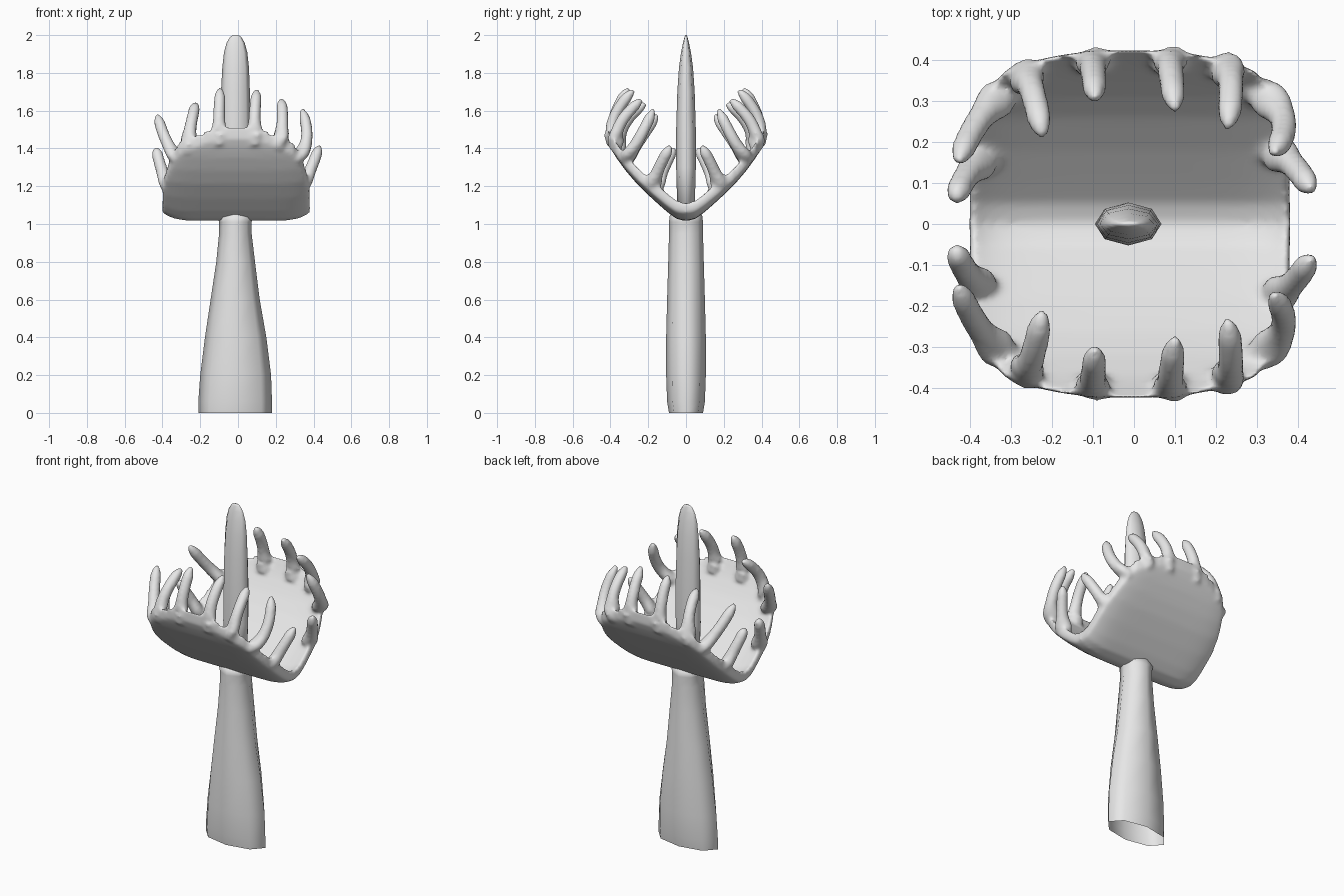
import bpy, bmesh, math
from mathutils import Vector

cube = bpy.data.objects.get("Cube")
if cube:
    bpy.data.objects.remove(cube, do_unlink=True)

grey = bpy.data.materials.new("plain_grey")
grey.use_nodes = True
colour = (0.8, 0.8, 0.8, 1)
grey.diffuse_color = colour
grey.node_tree.nodes["Principled BSDF"].inputs["Base Color"].default_value = colour


def finish(name, bm):
    """Turn a bmesh into a smooth shaded object."""
    for f in bm.faces:
        f.smooth = True
    mesh = bpy.data.meshes.new(name)
    bm.to_mesh(mesh)
    bm.free()
    mesh.materials.append(grey)
    obj = bpy.data.objects.new(name, mesh)
    bpy.context.scene.collection.objects.link(obj)
    return obj


def loft(bm, sections, sides, cap_start=True):
    """Skin elliptical rings, each given as centre, x radius, y radius, axis."""
    rings = []
    for centre, rx, ry, axis in sections:
        turn = Vector(axis).to_track_quat('Z', 'Y')
        ring = []
        for i in range(sides):
            a = math.tau * i / sides
            offset = turn @ Vector((rx * math.cos(a), ry * math.sin(a), 0))
            ring.append(bm.verts.new(Vector(centre) + offset))
        rings.append(ring)
    for low, high in zip(rings, rings[1:]):
        for i in range(sides):
            j = (i + 1) % sides
            bm.faces.new((low[i], low[j], high[j], high[i]))
    bm.faces.new(rings[-1])
    if cap_start:
        bm.faces.new(rings[0][::-1])


def lerp(table, x):
    """Piecewise linear lookup."""
    for (x0, y0), (x1, y1) in zip(table, table[1:]):
        if x <= x1:
            return y0 + (y1 - y0) * (x - x0) / (x1 - x0)
    return table[-1][1]


def upright(profile):
    """Vertical sections from rows of z, left, right, y radius."""
    return [(((a + b) / 2, 0, z), abs(b - a) / 2, ry, (0, 0, 1))
            for z, a, b, ry in profile]


# Stem, flattened and open at the foot
bm = bmesh.new()
loft(bm, upright([
    (0, -0.21, 0.18, 0.09), (0.06, -0.21, 0.18, 0.1), (0.2, -0.2, 0.175, 0.105),
    (0.4, -0.175, 0.15, 0.105), (0.6, -0.145, 0.115, 0.1),
    (0.8, -0.115, 0.09, 0.094), (0.95, -0.1, 0.072, 0.09),
    (1.01, -0.1, 0.072, 0.09), (1.05, -0.115, 0.085, 0.085)]), 8, cap_start=False)
finish("stem", bm)

# Central spike with a blunt tip
bm = bmesh.new()
loft(bm, upright([
    (1.04, -0.085, 0.055, 0.045), (1.3, -0.095, 0.065, 0.052),
    (1.5, -0.093, 0.067, 0.052), (1.7, -0.09, 0.063, 0.046),
    (1.83, -0.083, 0.058, 0.037), (1.91, -0.074, 0.049, 0.026),
    (1.96, -0.06, 0.035, 0.016), (1.99, -0.042, 0.017, 0.008),
    (2.0, -0.027, 0.002, 0.004)]), 8)
finish("centre_spike", bm)

# Folded trap: a V-shaped sheet with upturned ends, thickened upwards
HEIGHT = [(0, 1.015), (0.05, 1.027), (0.1, 1.064), (0.18, 1.135), (0.26, 1.213),
          (0.32, 1.283), (0.37, 1.352), (0.4, 1.402), (0.422, 1.45)]
WIDTH = [(0, 0.39), (0.45, 0.388), (0.65, 0.375), (0.8, 0.355),
         (0.9, 0.335), (1, 0.305)]
COLS, ROWS = 36, 48
bm = bmesh.new()
grid = []
for r in range(ROWS + 1):
    t = 2 * r / ROWS - 1
    row = []
    for c in range(COLS + 1):
        u = 2 * c / COLS - 1
        x = u * lerp(WIDTH, abs(t)) - 0.01
        y = t * (0.422 - 0.05 * abs(u) ** 2.5)
        lift = 0.045 * abs(u) ** 7 * (1 - 0.7 * abs(t))
        row.append(bm.verts.new((x, y, lerp(HEIGHT, abs(y)) + lift)))
    grid.append(row)
for low, high in zip(grid, grid[1:]):
    for c in range(COLS):
        bm.faces.new((low[c], low[c + 1], high[c + 1], high[c]))
extruded = bmesh.ops.extrude_face_region(bm, geom=bm.faces[:], use_keep_orig=True)
for v in extruded["geom"]:
    if isinstance(v, bmesh.types.BMVert):
        v.co.z += 0.058 + 0.012 * min(1, abs(v.co.y) / 0.1)

# Tendrils along the rim: base, middle and tip of each, mirrored front to back
TENDRILS = [
    ((-0.36, 0.165, 1.175), (-0.405, 0.12, 1.29), (-0.435, 0.06, 1.405)),
    ((-0.31, 0.32, 1.335), (-0.375, 0.255, 1.43), (-0.428, 0.15, 1.58)),
    ((-0.27, 0.355, 1.38), (-0.25, 0.33, 1.52), (-0.222, 0.212, 1.64)),
    ((-0.1, 0.385, 1.42), (-0.1, 0.38, 1.56), (-0.095, 0.302, 1.72)),
    ((0.09, 0.385, 1.42), (0.088, 0.38, 1.56), (0.1, 0.277, 1.71)),
    ((0.215, 0.37, 1.4), (0.235, 0.348, 1.53), (0.228, 0.232, 1.66)),
    ((0.295, 0.325, 1.34), (0.362, 0.255, 1.44), (0.338, 0.17, 1.61)),
    ((0.335, 0.18, 1.185), (0.385, 0.145, 1.29), (0.432, 0.08, 1.415)),
]
STEPS = 14
for side in (-1, 1):
    for points in TENDRILS:
        base, mid, tip = (Vector((x, y * side, z)) for x, y, z in points)
        bend = 2 * mid - (base + tip) / 2
        sections = []
        for i in range(STEPS + 1):
            t = i / STEPS
            centre = base * (1 - t) ** 2 + bend * 2 * t * (1 - t) + tip * t * t
            axis = (bend - base) * (1 - t) + (tip - bend) * t
            radius = (0.036 - 0.006 * t) * math.sqrt(min(1, (1.02 - t) * 7))
            web = 0.03 * max(0, min(3 * t, 0.9 - 2 * t))
            sections.append((centre, radius + web, radius, axis))
        loft(bm, sections, 12)
bmesh.ops.recalc_face_normals(bm, faces=bm.faces[:])
trap = finish("trap_lobes", bm)

# Fuse sheet and tendrils into one soft skin
fuse = trap.modifiers.new("Fuse", 'REMESH')
fuse.mode = 'VOXEL'
fuse.voxel_size = 0.01
fuse.use_smooth_shade = True
soften = trap.modifiers.new("Soften", 'SMOOTH')
soften.factor = 0.5
soften.iterations = 10
